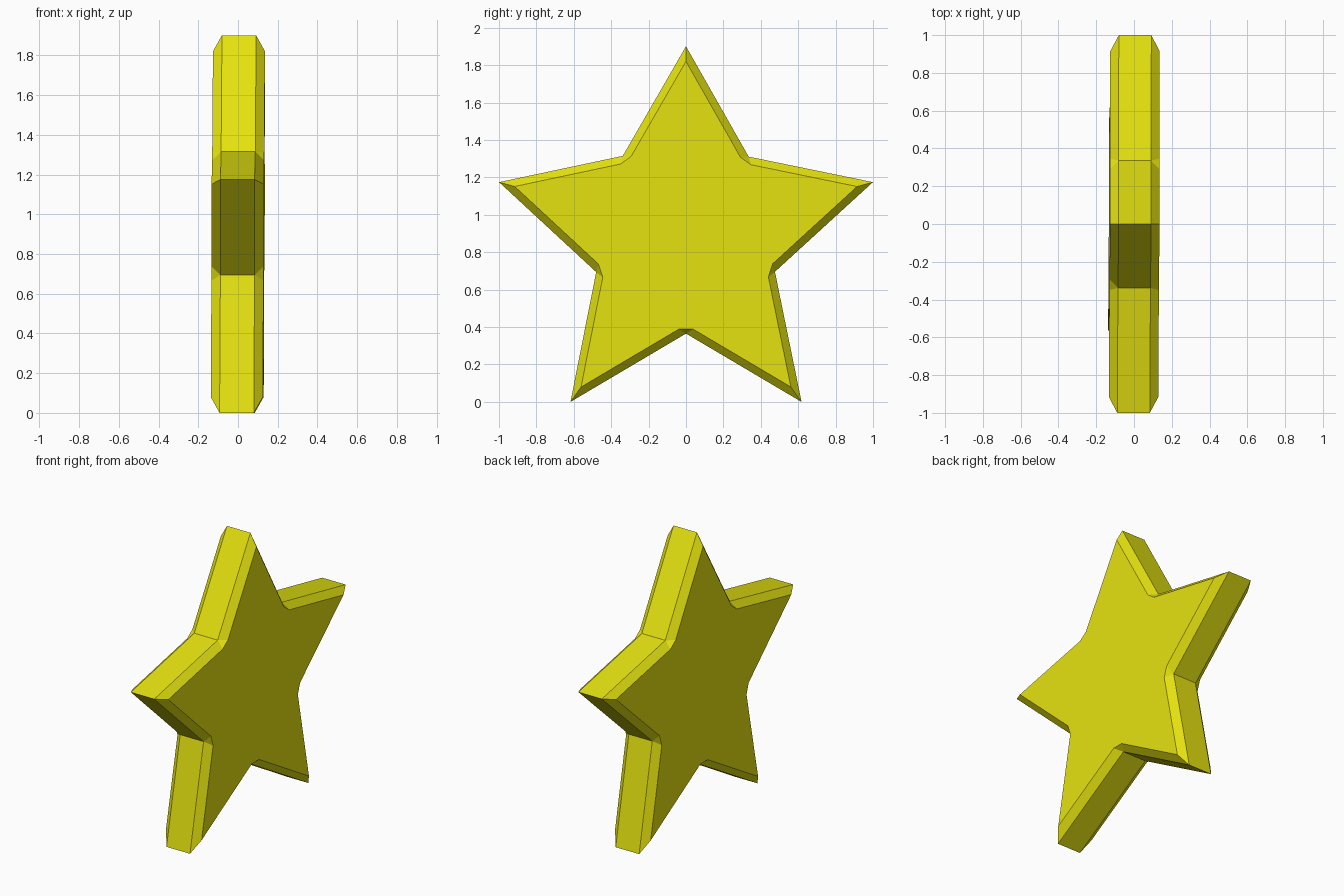
import bpy, bmesh, math
from mathutils import Vector

if "Cube" in bpy.data.objects:
    bpy.data.objects.remove(bpy.data.objects["Cube"])

CZ, R = 0.85, 1.051
OFFSET, SLIDE = 0.04, 0.02      # bevel width, spread of bevel at notches
WALL, FACE = 0.086, 0.131       # half thickness at the rim and at the flat face
NOTCH = [0.57, 0.575, 0.505, 0.485, 0.5]   # notch radii, from the top right, anticlockwise

# Star outline in (y, z): tips on even indices, notches on odd ones
outline = []
for i in range(5):
    for ang, rad in ((18 + 72 * i, R), (54 + 72 * i, NOTCH[i])):
        a = math.radians(ang)
        outline.append(Vector((rad * math.cos(a), rad * math.sin(a))))
N = len(outline)


def inset(i):
    """Flat-face corners belonging to outline corner i (one at tips, two at notches)."""
    p = outline[i]
    d0 = (p - outline[i - 1]).normalized()
    d1 = (outline[(i + 1) % N] - p).normalized()
    n0, n1 = Vector((-d0.y, d0.x)), Vector((-d1.y, d1.x))
    if i % 2:
        return [p + n0 * OFFSET - d0 * SLIDE, p + n1 * OFFSET + d1 * SLIDE]
    return [p + (n0 + n1) * OFFSET / (1 + n0.dot(n1))]


bm = bmesh.new()


def vert(x, p):
    # the whole star leans very slightly
    return bm.verts.new((x + 0.004 * p.x + 0.005 * p.y, p.x, p.y + CZ))


# Both sides: flat face, bevel strips and notch triangles
rims = []
for s in (-1, 1):
    rim = [vert(s * WALL, p) for p in outline]
    inner = [[vert(s * FACE, p) for p in inset(i)] for i in range(N)]
    bm.faces.new([v for group in inner for v in group])
    for i in range(N):
        j = (i + 1) % N
        bm.faces.new((rim[i], rim[j], inner[j][0], inner[i][-1]))
        if i % 2:
            bm.faces.new((rim[i], inner[i][1], inner[i][0]))
    rims.append(rim)

# Rim walls
for i in range(N):
    j = (i + 1) % N
    bm.faces.new((rims[0][i], rims[0][j], rims[1][j], rims[1][i]))
bmesh.ops.recalc_face_normals(bm, faces=bm.faces[:])

mesh = bpy.data.meshes.new("star")
bm.to_mesh(mesh)
bm.free()
star = bpy.data.objects.new("star", mesh)
bpy.context.collection.objects.link(star)

mat = bpy.data.materials.new("yellow")
mat.diffuse_color = (0.79, 0.77, 0.005, 1)
mat.use_nodes = True
mat.node_tree.nodes["Principled BSDF"].inputs["Base Color"].default_value = mat.diffuse_color
mesh.materials.append(mat)
